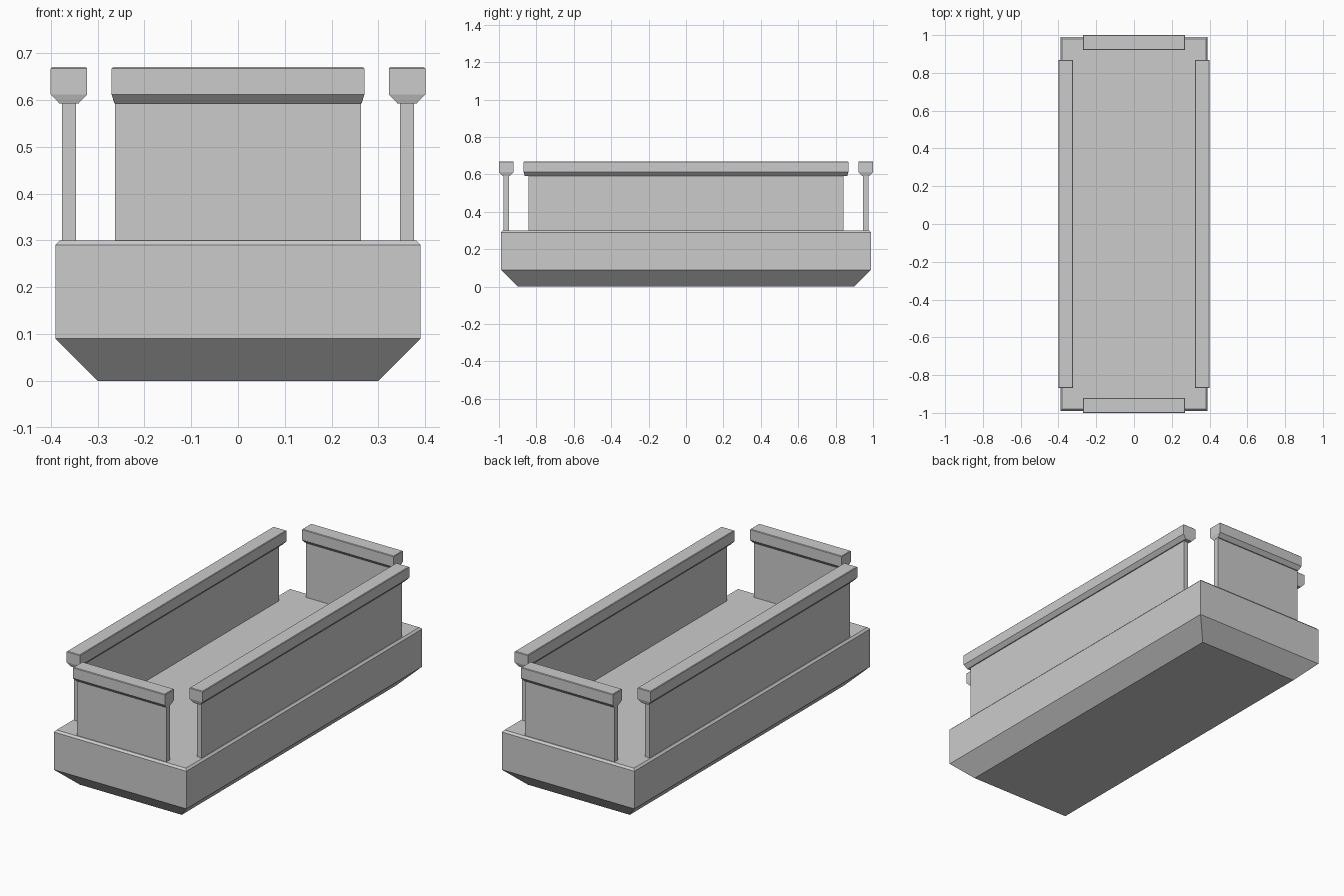
import bpy
import bmesh

if "Cube" in bpy.data.objects:
    bpy.data.objects.remove(bpy.data.objects["Cube"])


def stacked_block(name, rings, centre=(0, 0), turned=False):
    """Solid lofted through rectangular rings of (half_x, half_y, z)."""
    bm = bmesh.new()
    loops = []
    for hx, hy, z in rings:
        if turned:
            hx, hy = hy, hx
        loops.append([bm.verts.new((centre[0] + sx * hx, centre[1] + sy * hy, z))
                      for sx, sy in ((-1, -1), (1, -1), (1, 1), (-1, 1))])
    bm.faces.new(loops[0][::-1])
    bm.faces.new(loops[-1])
    for low, high in zip(loops, loops[1:]):
        for i in range(4):
            j = (i + 1) % 4
            bm.faces.new((low[i], low[j], high[j], high[i]))
    bmesh.ops.recalc_face_normals(bm, faces=bm.faces)
    mesh = bpy.data.meshes.new(name)
    bm.to_mesh(mesh)
    bm.free()
    obj = bpy.data.objects.new(name, mesh)
    bpy.context.collection.objects.link(obj)
    return obj


def parapet(name, half_length, centre, turned=False):
    """Thin wall panel with a chamfered coping on top."""
    wall_half = half_length - (0.007 if turned else 0.027)
    stacked_block(name + "_wall",
                  [(0.0145, wall_half, 0.30), (0.0145, wall_half, 0.595)],
                  centre, turned)
    stacked_block(name + "_coping",
                  [(0.02, half_length - 0.006, 0.592),
                   (0.039, half_length, 0.612),
                   (0.039, half_length, 0.667),
                   (0.036, half_length - 0.003, 0.67)],
                  centre, turned)


# Platform with tapered underside and chamfered top edge
stacked_block("platform", [(0.30, 0.90, 0.0), (0.39, 0.99, 0.09),
                           (0.39, 0.99, 0.29), (0.38, 0.98, 0.30)])

# Long side parapets, then short end parapets
for label, s in (("left", -1), ("right", 1)):
    parapet(label, 0.868, (s * 0.361, 0))
for label, s in (("front", -1), ("back", 1)):
    parapet(label, 0.27, (0, s * 0.961), turned=True)
